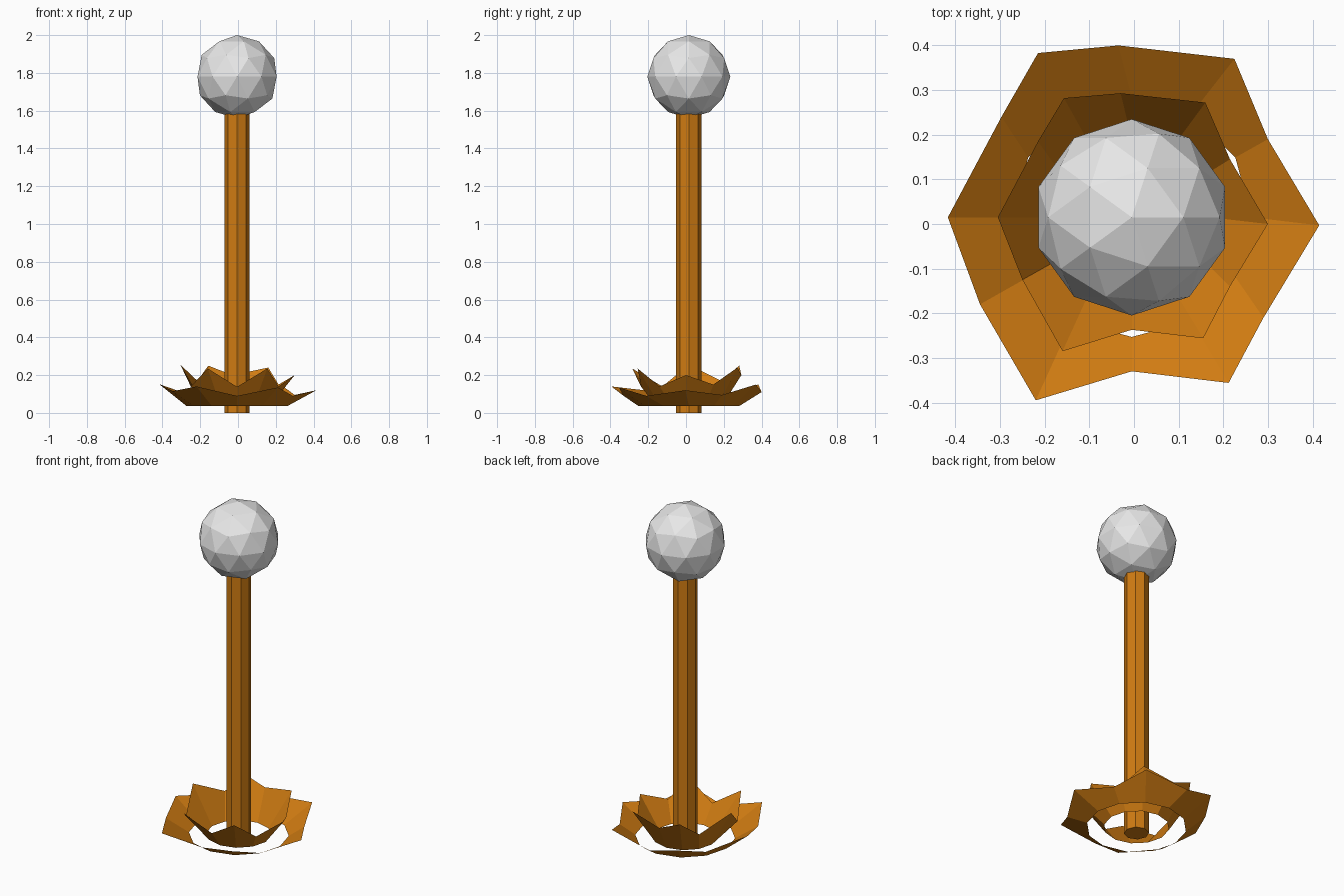
import bpy, bmesh, math
from mathutils import Vector

if "Cube" in bpy.data.objects:
    bpy.data.objects.remove(bpy.data.objects["Cube"])

AXIS = Vector((-0.005, 0.015, 0.0))   # shared axis of pole, ball and petal rings


def material(name, rgb):
    m = bpy.data.materials.new(name)
    m.diffuse_color = (*rgb, 1.0)
    m.use_nodes = True
    m.node_tree.nodes["Principled BSDF"].inputs["Base Color"].default_value = m.diffuse_color
    return m


orange = material("burnt_orange", (0.63, 0.20, 0.006))
grey = material("light_grey", (0.80, 0.80, 0.80))


def petal_ring(name, radius, base_z, rim):
    """Open band from a regular 12-gon up to a jagged flared rim."""
    bm = bmesh.new()
    n = len(rim)
    low = []
    for i in range(n):
        a = 2 * math.pi * i / n
        low.append(bm.verts.new((AXIS.x + radius * math.cos(a),
                                 AXIS.y + radius * math.sin(a), base_z)))
    top = [bm.verts.new(p) for p in rim]
    for i in range(n):
        j = (i + 1) % n
        bm.faces.new((low[i], low[j], top[j], top[i]))
    mesh = bpy.data.meshes.new(name)
    bm.to_mesh(mesh)
    bm.free()
    mesh.materials.append(orange)
    bpy.context.collection.objects.link(bpy.data.objects.new(name, mesh))


# Wide outer petals, tip and valley alternating counter-clockwise from +x
petal_ring("outer_petals", 0.268, 0.037, [
    (0.415, -0.003, 0.12), (0.30, 0.19, 0.095), (0.225, 0.37, 0.15),
    (-0.035, 0.40, 0.11), (-0.215, 0.383, 0.15), (-0.297, 0.24, 0.11),
    (-0.417, 0.015, 0.152), (-0.345, -0.18, 0.115), (-0.22, -0.395, 0.14),
    (-0.005, -0.33, 0.09), (0.212, -0.356, 0.135), (0.29, -0.21, 0.09)])

# Steeper inner petals
petal_ring("inner_petals", 0.175, 0.037, [
    (0.30, 0.0, 0.20), (0.215, 0.145, 0.15), (0.16, 0.272, 0.24),
    (-0.03, 0.293, 0.20), (-0.157, 0.282, 0.25), (-0.215, 0.185, 0.17),
    (-0.305, 0.015, 0.255), (-0.25, -0.125, 0.14), (-0.16, -0.285, 0.235),
    (-0.005, -0.237, 0.138), (0.155, -0.256, 0.235), (0.215, -0.14, 0.14)])

# Eight-sided pole, corners on the axes
bpy.ops.mesh.primitive_cylinder_add(vertices=8, radius=0.067, depth=1.6,
                                    location=(AXIS.x, AXIS.y, 0.8))
pole = bpy.context.object
pole.name = "pole"
pole.data.materials.append(orange)

# Faceted ball on top
bpy.ops.mesh.primitive_ico_sphere_add(subdivisions=2, radius=0.22,
                                      location=(AXIS.x, AXIS.y, 1.78))
ball = bpy.context.object
ball.name = "ball"
ball.data.materials.append(grey)
